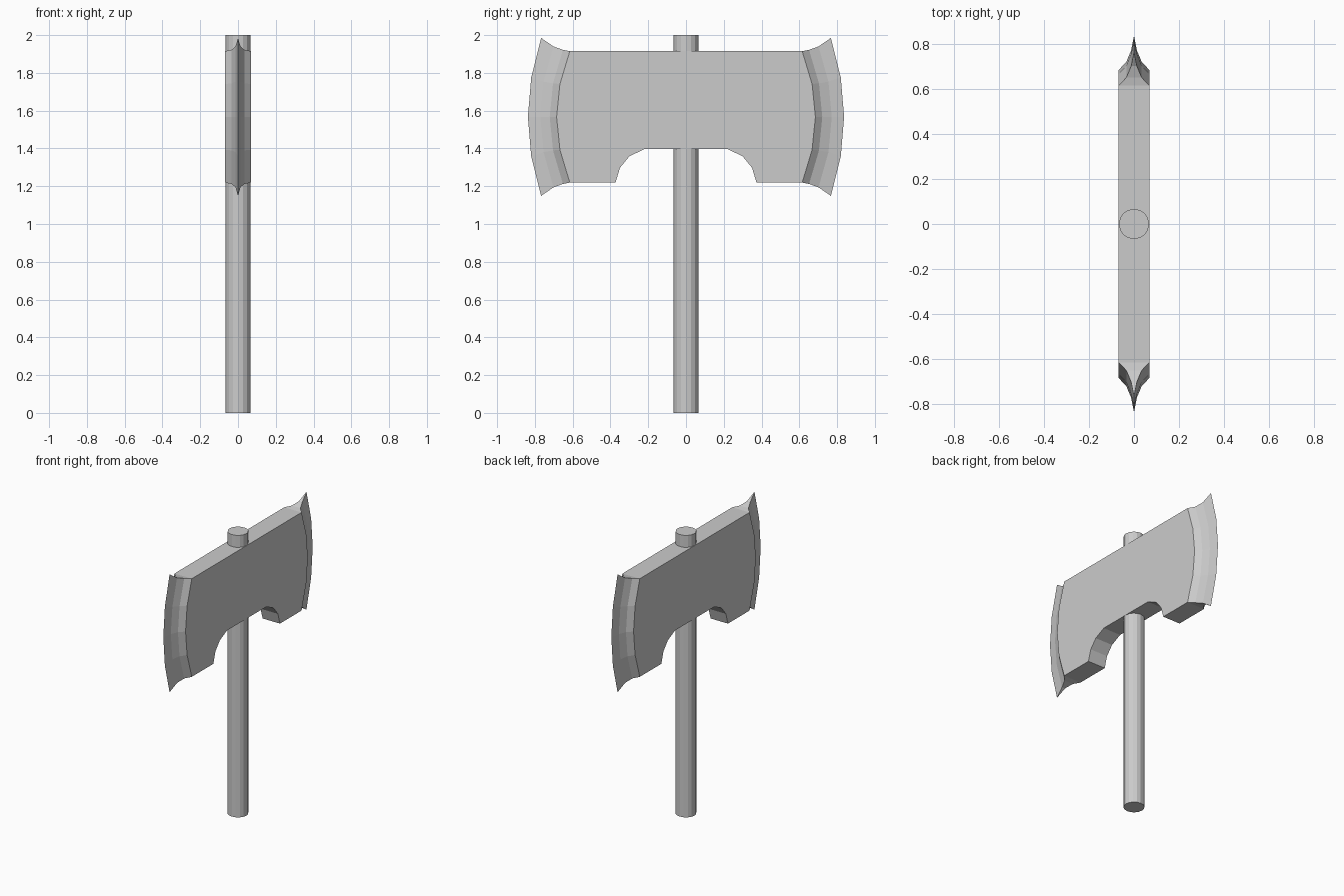
import bpy, bmesh

if "Cube" in bpy.data.objects:
    bpy.data.objects.remove(bpy.data.objects["Cube"])

# Handle
bpy.ops.mesh.primitive_cylinder_add(vertices=16, radius=0.067, depth=2, location=(0, 0, 1))
bpy.context.object.name = "handle"

# Double axe head: one quarter is built, then mirrored across x and y
HALF_T, MID_Z = 0.068, 1.567
bm = bmesh.new()


def face(points):
    unique = list(dict.fromkeys(points))
    bm.faces.new([bm.verts.new(p) for p in unique])


def rim(points):
    for a, b in zip(points, points[1:]):
        face([a, b, (0, b[1], b[2]), (0, a[1], a[2])])


# Hollow-ground blade rows: (outward fraction, half thickness, half height)
sections = [(0, HALF_T, 0.348), (0.24, 0.034, 0.355), (0.57, 0.013, 0.373), (1, 0.0, 0.418)]
rows = [[(x, 0.685 - 0.07 * u * u + 0.152 * t, MID_Z + h * u) for u in (-1, -0.5, 0, 0.5, 1)]
        for t, x, h in sections]
for r0, r1 in zip(rows, rows[1:]):
    for i in range(4):
        face([r0[i], r1[i], r1[i + 1], r0[i + 1]])

# Flat cheek with the notched underside
under = [(HALF_T, y, z) for y, z in
         [(0, 1.397), (0.22, 1.397), (0.30, 1.358), (0.35, 1.297), (0.373, 1.219)]]
top_mid = (HALF_T, 0, 1.915)
face(under + rows[0] + [top_mid])

# Top and bottom walls, running out to the blade tips
rim(under + [r[0] for r in rows])
rim([top_mid] + [r[-1] for r in rows])

bmesh.ops.remove_doubles(bm, verts=bm.verts, dist=0.0005)
for axis in ("X", "Y"):
    bmesh.ops.mirror(bm, geom=bm.verts[:] + bm.edges[:] + bm.faces[:],
                     axis=axis, merge_dist=0.0005)
bmesh.ops.remove_doubles(bm, verts=bm.verts, dist=0.0005)
bmesh.ops.recalc_face_normals(bm, faces=bm.faces)

mesh = bpy.data.meshes.new("axe_head")
bm.to_mesh(mesh)
bm.free()
bpy.context.collection.objects.link(bpy.data.objects.new("axe_head", mesh))
